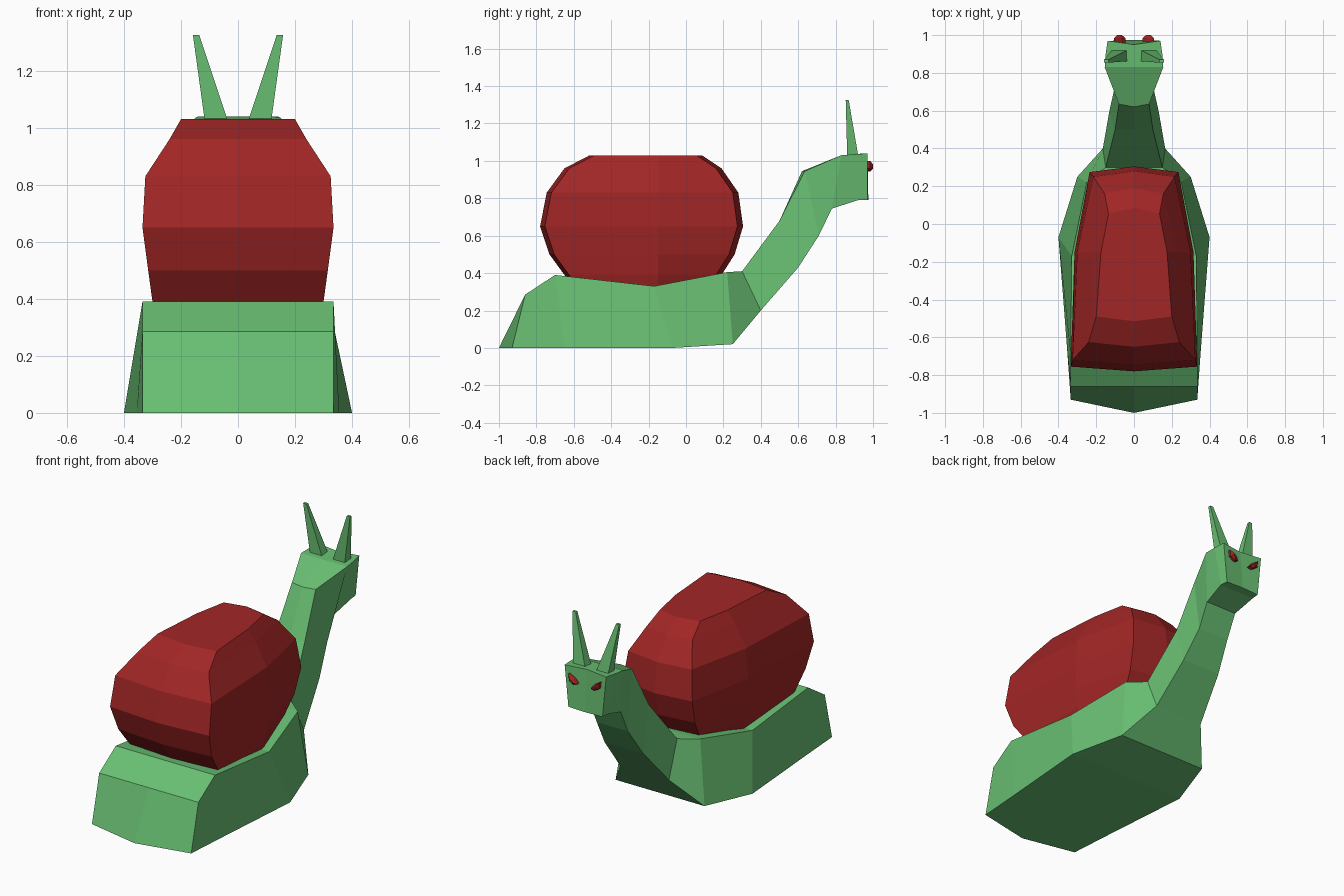
import bpy, bmesh
from mathutils import Vector

old = bpy.data.objects.get("Cube")
if old:
    bpy.data.objects.remove(old, do_unlink=True)


def material(name, rgb):
    m = bpy.data.materials.new(name)
    m.use_nodes = True
    m.diffuse_color = (*rgb, 1)
    m.node_tree.nodes["Principled BSDF"].inputs["Base Color"].default_value = (*rgb, 1)
    return m


GREEN = material("skin green", (0.14, 0.52, 0.17))
RED = material("shell red", (0.36, 0.019, 0.019))


def loft(name, rings, mat, split_caps=False):
    """Skin a list of equal-length rings and close both ends."""
    bm = bmesh.new()
    loops = [[bm.verts.new(p) for p in ring] for ring in rings]
    n = len(loops[0])
    for a, b in zip(loops, loops[1:]):
        for i in range(n):
            j = (i + 1) % n
            bm.faces.new((a[i], a[j], b[j], b[i]))
    for cap in (loops[0], loops[-1]):
        if split_caps:  # crease the end along its centre line
            bm.faces.new((cap[0], cap[1], cap[4], cap[5]))
            bm.faces.new((cap[1], cap[2], cap[3], cap[4]))
        else:
            bm.faces.new(cap)
    bmesh.ops.recalc_face_normals(bm, faces=bm.faces)
    mesh = bpy.data.meshes.new(name)
    bm.to_mesh(mesh)
    bm.free()
    mesh.materials.append(mat)
    obj = bpy.data.objects.new(name, mesh)
    bpy.context.collection.objects.link(obj)
    return obj


# Body, neck and head: (y, z, half width) below and above, then the
# y shift of the centre line below and above
sections = [
    ((-.93, 0, .335), (-.86, .285, .335), -.07, 0),
    ((-.65, 0, .355), (-.70, .39, .335), 0, 0),
    ((-.07, 0, .40), (-.17, .33, .33), 0, 0),
    ((.25, .02, .30), (.22, .405, .25), 0, 0),
    ((.40, .20, .165), (.30, .41, .15), 0, 0),
    ((.60, .43, .13), (.50, .68, .10), 0, 0),
    ((.71, .60, .105), (.635, .945, .08), 0, -.015),
    ((.78, .745, .105), (.83, 1.03, .155), 0, 0),
    ((.92, .79, .12), (.90, 1.035, .15), 0, 0),
    ((.97, .79, .115), (.97, 1.04, .14), .005, -.02),
]
body = []
for (yb, zb, wb), (yt, zt, wt), db, dt in sections:
    body.append([(-wb, yb, zb), (0, yb + db, zb), (wb, yb, zb),
                 (wt, yt, zt), (0, yt + dt, zt), (-wt, yt, zt)])
loft("body", body, GREEN, split_caps=True)

# Shell: z, back y, front y, half widths at back, middle and front
shell = []
for z, back, front, wb, wm, wf in [
    (.30, -.58, .12, .27, .27, .18),
    (.39, -.65, .19, .30, .29, .20),
    (.50, -.73, .26, .315, .305, .22),
    (.65, -.78, .305, .335, .315, .235),
    (.83, -.745, .28, .325, .30, .215),
    (.96, -.65, .19, .24, .225, .155),
    (1.03, -.515, .085, .20, .175, .135),
]:
    yb, yf = back + .025, front - .03
    shell.append([(0, back, z), (wb, yb, z), (wm, -.15, z), (wf, yf, z),
                  (0, front, z), (-wf, yf, z), (-wm, -.15, z), (-wb, yb, z)])
loft("shell", shell, RED)


def quad(c, x, y):
    return [(c[0] + i * x, c[1] + j * y, c[2])
            for i, j in ((-1, -1), (1, -1), (1, 1), (-1, 1))]


# Feelers and eyes, one pair each
for side, label in ((1, "left"), (-1, "right")):
    loft(label + "_feeler", [quad((side * .075, .892, 1.02), .041, .03),
                             quad((side * .147, .862, 1.325), .011, .008)], GREEN)
    # slanted eye tapering forward
    outline = ((.045, .95), (.065, .975), (.105, 1.0), (.10, .96), (.07, .942))
    centre = Vector((.078, .968))
    rings = []
    for y, s in ((.95, 1), (.985, 1), (1.0, .4)):
        pts = [centre + (Vector(p) - centre) * s for p in outline]
        rings.append([(side * p.x, y, p.y) for p in pts])
    loft(label + "_eye", rings, RED)
